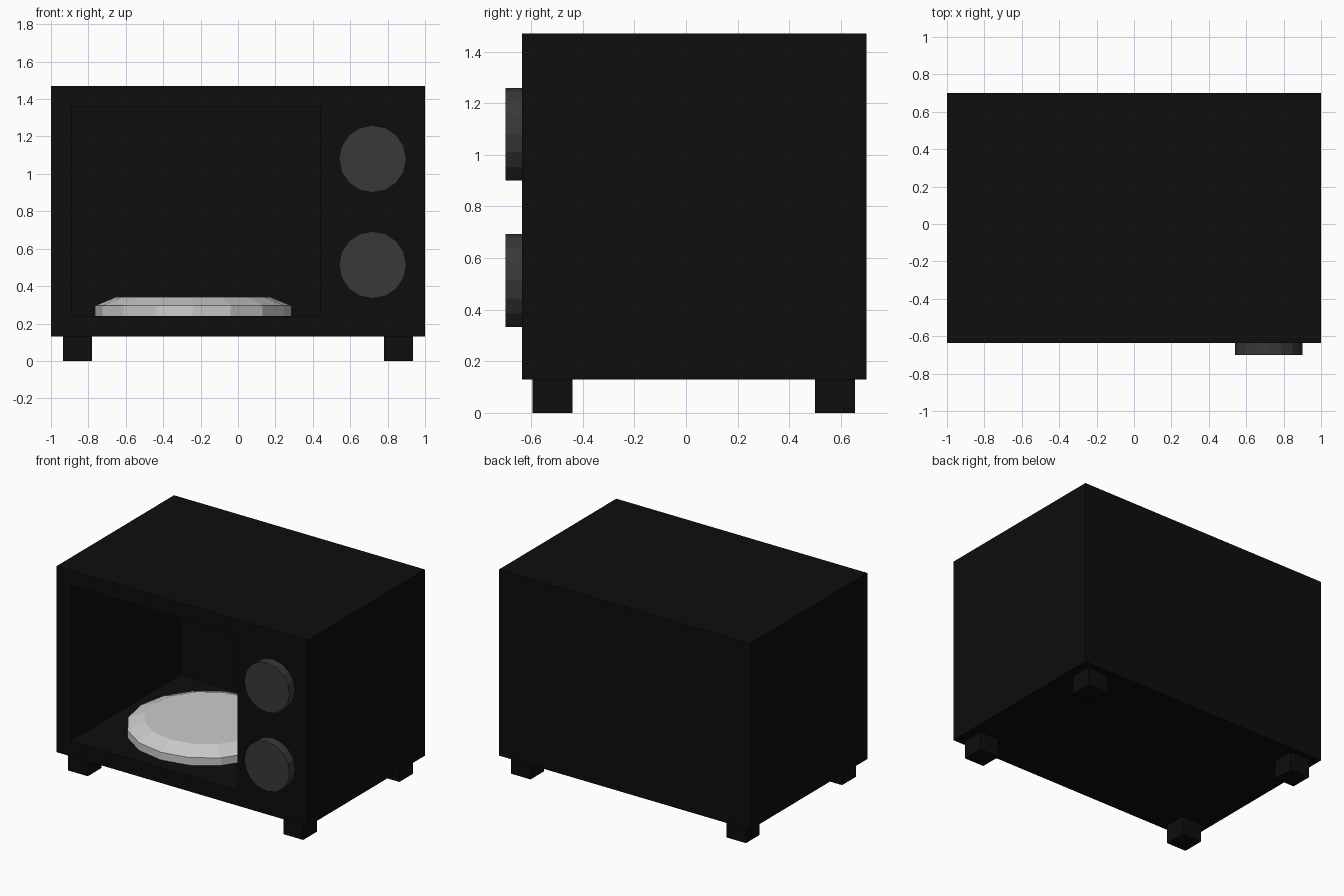
import bpy, bmesh
from math import pi
from mathutils import Matrix, Vector

if "Cube" in bpy.data.objects:
    bpy.data.objects.remove(bpy.data.objects["Cube"])


def material(name, value):
    m = bpy.data.materials.new(name)
    m.diffuse_color = (value, value, value, 1)
    m.use_nodes = True
    m.node_tree.nodes["Principled BSDF"].inputs["Base Color"].default_value = m.diffuse_color
    return m


black = material("black_enamel", 0.004)
dark = material("dark_grey_plastic", 0.04)


def finish(bm, name, mat=None):
    bmesh.ops.recalc_face_normals(bm, faces=bm.faces)
    mesh = bpy.data.meshes.new(name)
    bm.to_mesh(mesh)
    bm.free()
    ob = bpy.data.objects.new(name, mesh)
    bpy.context.collection.objects.link(ob)
    if mat:
        mesh.materials.append(mat)
    return ob


def box(lo, hi):
    lo, hi = Vector(lo), Vector(hi)
    bm = bmesh.new()
    bmesh.ops.create_cube(bm, size=1)
    for v in bm.verts:
        v.co = (lo + hi) / 2 + v.co * (hi - lo)
    return bm


def cone(bm, r1, r2, depth, centre, rot=Matrix()):
    bmesh.ops.create_cone(bm, cap_ends=True, segments=16, radius1=r1, radius2=r2,
                          depth=depth, matrix=Matrix.Translation(centre) @ rot)


# Oven body: front face pulled in to the opening, then pushed back as a cavity
bm = box((-1, -0.635, 0.13), (1, 0.7, 1.47))
bm.normal_update()
face = min(bm.faces, key=lambda f: f.calc_center_median().y)
face = bmesh.ops.extrude_discrete_faces(bm, faces=[face])["faces"][0]
for v in face.verts:
    v.co.x = -0.89 if v.co.x < 0 else 0.44
    v.co.z = 0.24 if v.co.z < 0.8 else 1.36
face = bmesh.ops.extrude_discrete_faces(bm, faces=[face])["faces"][0]
for v in face.verts:
    v.co.y = 0.61
finish(bm, "oven_body", black)

# Feet
for side, sx in (("left", -1), ("right", 1)):
    for end, y in (("front", -0.517), ("back", 0.577)):
        x = sx * 0.858
        finish(box((x - 0.078, y - 0.078, 0), (x + 0.078, y + 0.078, 0.13)),
               f"{end}_{side}_foot", black)

# Control knobs
for name, z in (("upper_knob", 1.08), ("lower_knob", 0.513)):
    bm = bmesh.new()
    cone(bm, 0.18, 0.18, 0.065, (0.72, -0.6675, z), Matrix.Rotation(pi / 2, 4, 'X'))
    finish(bm, name, dark)

# Turntable plate: straight rim, then a sloped shoulder up to a flat top
bm = bmesh.new()
cone(bm, 0.525, 0.525, 0.055, (-0.24, -0.012, 0.2675))
top = max(bm.faces, key=lambda f: f.calc_center_median().z)
top = bmesh.ops.extrude_discrete_faces(bm, faces=[top])["faces"][0]
centre = top.calc_center_median()
for v in top.verts:
    v.co = centre + (v.co - centre) * (0.41 / 0.525) + Vector((0, 0, 0.047))
finish(bm, "turntable_plate")
